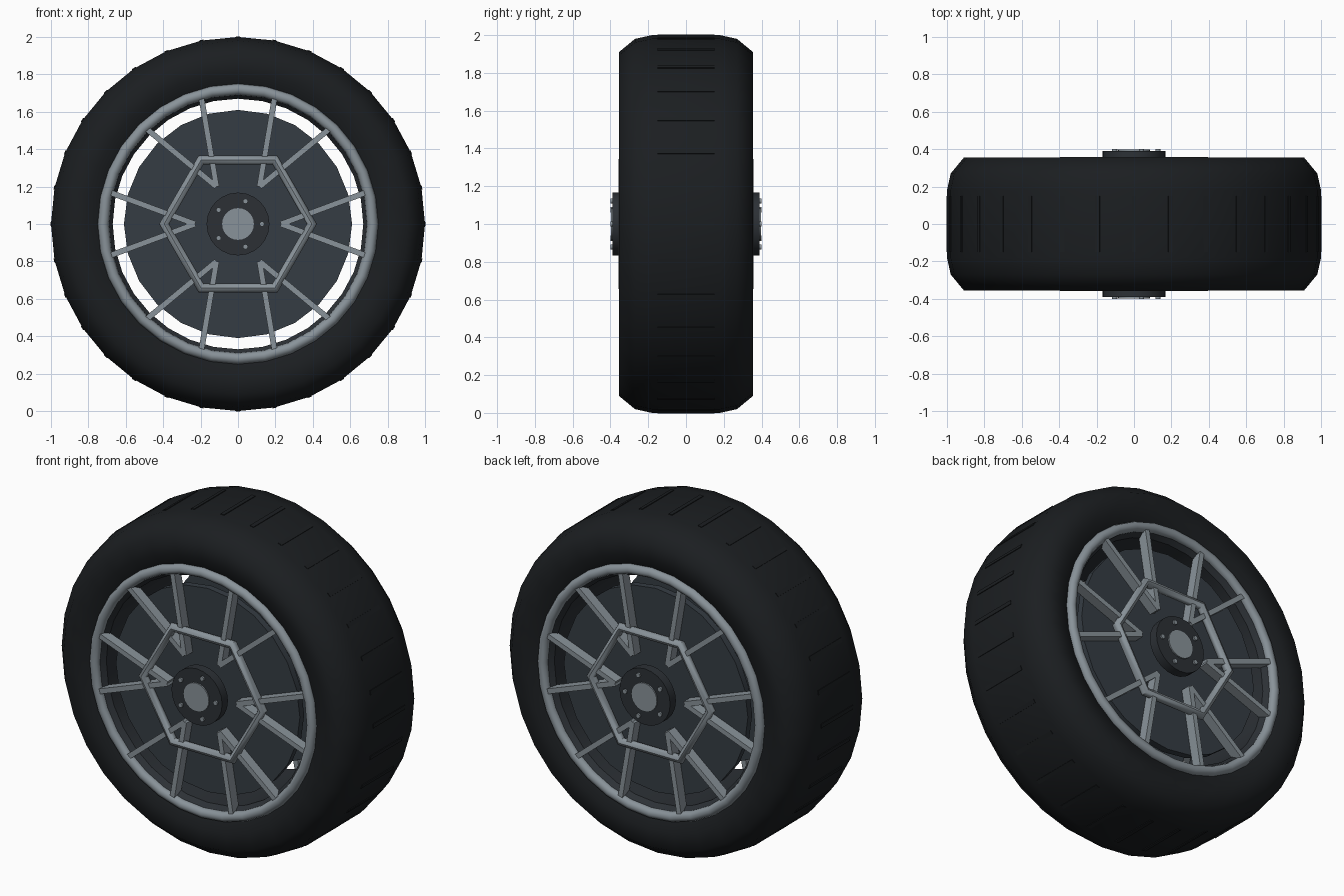
import bpy, bmesh, math
from mathutils import Matrix, Vector

if "Cube" in bpy.data.objects:
    bpy.data.objects.remove(bpy.data.objects["Cube"])


def material(name, r, g, b):
    m = bpy.data.materials.new(name)
    m.diffuse_color = (r, g, b, 1)
    m.use_nodes = True
    m.node_tree.nodes["Principled BSDF"].inputs["Base Color"].default_value = m.diffuse_color
    return m


RUBBER = material("rubber", 0.011, 0.013, 0.015)
DARK = material("dark_metal", 0.025, 0.03, 0.036)
SLATE = material("slate_metal", 0.036, 0.046, 0.057)
SILVER = material("silver_metal", 0.25, 0.29, 0.32)


def finish(name, bm, mat, mirror=False, smooth=None):
    """Turn a bmesh built around the axle into an object at axle height."""
    bmesh.ops.recalc_face_normals(bm, faces=bm.faces)
    mesh = bpy.data.meshes.new(name)
    bm.to_mesh(mesh)
    bm.free()
    ob = bpy.data.objects.new(name, mesh)
    bpy.context.collection.objects.link(ob)
    ob.location.z = 1
    mesh.materials.append(mat)
    if mirror:
        mod = ob.modifiers.new("both_sides", 'MIRROR')
        mod.use_axis = (False, True, False)
        mod.use_mirror_merge = False
    if smooth:
        bpy.ops.object.select_all(action='DESELECT')
        bpy.context.view_layer.objects.active = ob
        ob.select_set(True)
        bpy.ops.object.shade_smooth_by_angle(angle=math.radians(smooth))
    return ob


def polar(r, a, y):
    return Vector((r * math.cos(a), y, r * math.sin(a)))


def lathe(profile, sides):
    """Spin a closed (radius, y) loop around the y axis."""
    bm = bmesh.new()
    rings = [[bm.verts.new(polar(r, math.tau * i / sides, y)) for r, y in profile]
             for i in range(sides)]
    n = len(profile)
    for i in range(sides):
        a, b = rings[i], rings[(i + 1) % sides]
        for j in range(n):
            k = (j + 1) % n
            bm.faces.new((a[j], a[k], b[k], b[j]))
    return bm


def circle(r, y, minor, n=8):
    return [(r + minor * math.cos(math.tau * i / n), y + minor * math.sin(math.tau * i / n))
            for i in range(n)]


def add_disc(bm, radius, y0, y1, sides, x=0, z=0):
    """Add a capped cylinder along y between y0 and y1."""
    m = Matrix.Translation((x, (y0 + y1) / 2, z)) @ Matrix.Rotation(math.pi / 2, 4, 'X')
    bmesh.ops.create_cone(bm, cap_ends=True, segments=sides, radius1=radius,
                          radius2=radius, depth=abs(y1 - y0), matrix=m)


def add_bar(bm, p, q, width, depth):
    """Add a box from p to q, depth running along y."""
    d = (q - p).normalized()
    side = d.cross(Vector((0, 1, 0)))
    m = Matrix((d, Vector((0, 1, 0)), side)).transposed().to_4x4()
    m.translation = (p + q) / 2
    size = Matrix.Diagonal(((q - p).length, depth, width, 1))
    bmesh.ops.create_cube(bm, size=1, matrix=m @ size)


# Tyre
half = [(0.70, 0.29), (0.74, 0.32), (0.81, 0.345), (0.91, 0.355), (0.98, 0.27), (1.0, 0.18)]
finish("tyre", lathe(half + [(r, -y) for r, y in reversed(half)], 32), RUBBER, smooth=180)

# Tread strips across the tyre
bm = bmesh.new()
for i in range(32):
    a = math.tau * i / 32
    add_bar(bm, polar(0.985, a, 0), polar(1.003, a, 0), 0.024, 0.30)
finish("tread_strips", bm, RUBBER)

# Rim barrel
half = [(0.725, 0.33), (0.70, 0.33), (0.67, 0.29)]
finish("rim_barrel", lathe(half + [(r, -y) for r, y in reversed(half)], 32), DARK, smooth=30)

# Rim rings and hexagonal braces
finish("rim_ring", lathe(circle(0.72, -0.325, 0.03), 32), SILVER, True, 50)
finish("hexagon_brace", lathe(circle(0.395, -0.33, 0.027), 6), SILVER, True, 50)

# Six V-shaped spoke pairs
bm = bmesh.new()
for i in range(6):
    a = math.tau * i / 6
    for s in (-1, 1):
        add_bar(bm, polar(0.23, a, -0.315),
                polar(0.70, a + s * math.radians(13.8), -0.315), 0.03, 0.06)
finish("spokes", bm, SILVER, True)

# Brake discs
bm = bmesh.new()
add_disc(bm, 0.61, -0.285, -0.245, 24)
finish("brake_disc", bm, SLATE, True, 30)

# Axle and hub flanges
bm = bmesh.new()
add_disc(bm, 0.08, -0.35, 0.35, 24)
finish("axle", bm, DARK, smooth=30)
bm = bmesh.new()
add_disc(bm, 0.168, -0.39, -0.335, 24)
finish("hub_flange", bm, DARK, True, 30)

# Hub cap and five bolts
bm = bmesh.new()
add_disc(bm, 0.085, -0.398, -0.36, 24)
finish("hub_cap", bm, SILVER, True, 30)
bm = bmesh.new()
for i in range(5):
    p = polar(0.128, math.tau * i / 5, 0)
    add_disc(bm, 0.014, -0.40, -0.37, 8, p.x, p.z)
finish("hub_bolts", bm, SILVER, True, 50)
